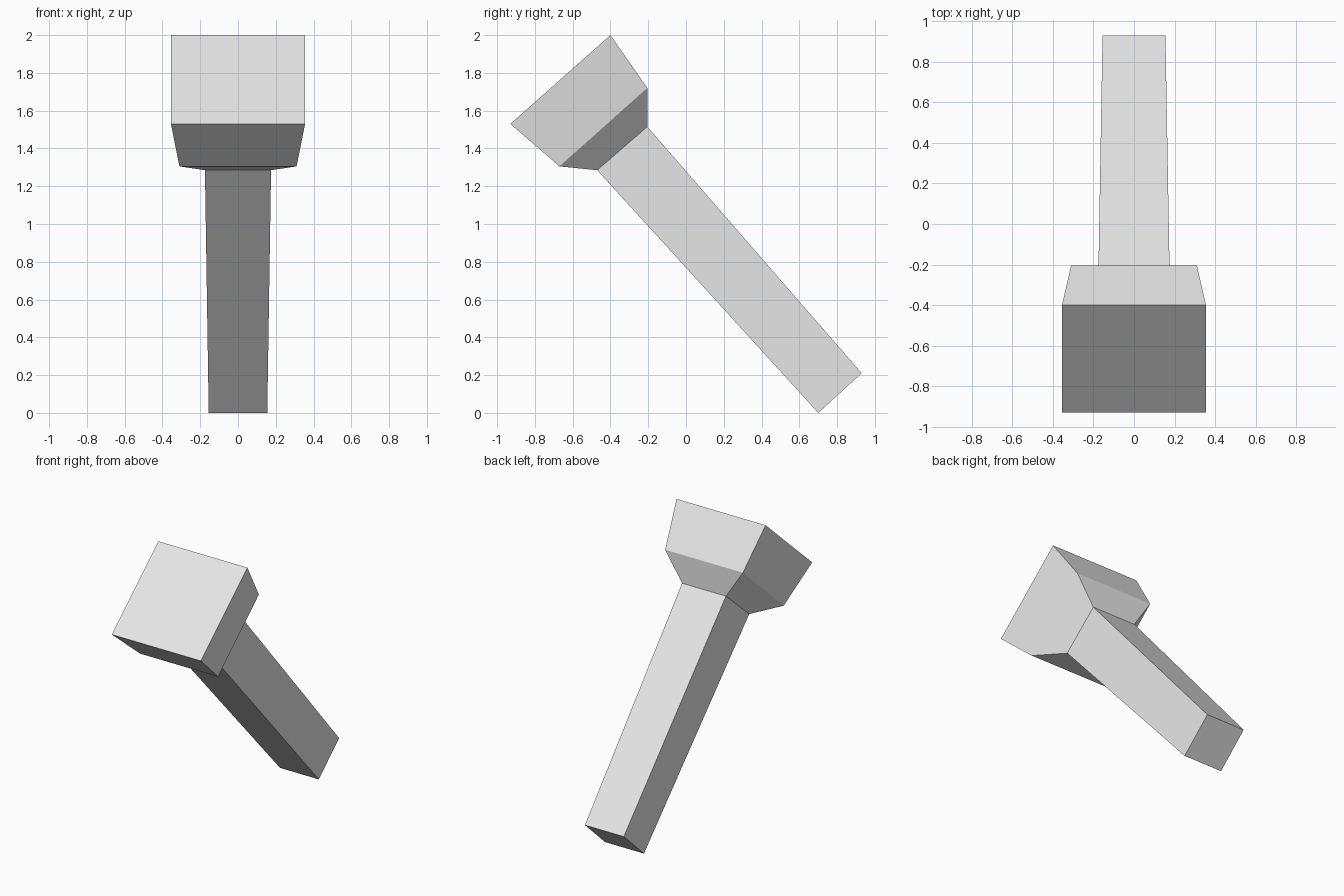
import bpy
import bmesh

if "Cube" in bpy.data.objects:
    bpy.data.objects.remove(bpy.data.objects["Cube"])

grey = bpy.data.materials.new("light_grey")
grey.diffuse_color = (0.8, 0.8, 0.8, 1)
grey.use_nodes = True
grey.node_tree.nodes["Principled BSDF"].inputs["Base Color"].default_value = grey.diffuse_color

# Rectangular sections along the tilted axis: (half width, lower (y, z), upper (y, z))
foot = (0.155, (0.70, 0.0), (0.93, 0.21))
neck = (0.175, (-0.47, 1.285), (-0.205, 1.515))
shoulder = (0.31, (-0.67, 1.305), (-0.205, 1.72))
face = (0.355, (-0.93, 1.53), (-0.40, 2.0))


def loft(name, sections):
    """Join rectangular sections into one closed flat-sided solid."""
    bm = bmesh.new()
    rings = []
    for w, lo, hi in sections:
        corners = [(-w, *lo), (w, *lo), (w, *hi), (-w, *hi)]
        rings.append([bm.verts.new(c) for c in corners])
    for a, b in zip(rings, rings[1:]):
        for i in range(4):
            j = (i + 1) % 4
            bm.faces.new((a[i], a[j], b[j], b[i]))
    bm.faces.new(rings[0])
    bm.faces.new(rings[-1])
    bmesh.ops.recalc_face_normals(bm, faces=bm.faces)
    mesh = bpy.data.meshes.new(name)
    bm.to_mesh(mesh)
    bm.free()
    mesh.materials.append(grey)
    obj = bpy.data.objects.new(name, mesh)
    bpy.context.collection.objects.link(obj)
    return obj


# Tapered handle, flared collar and square head as one continuous body
loft("handle_and_head", [foot, neck, shoulder, face])
